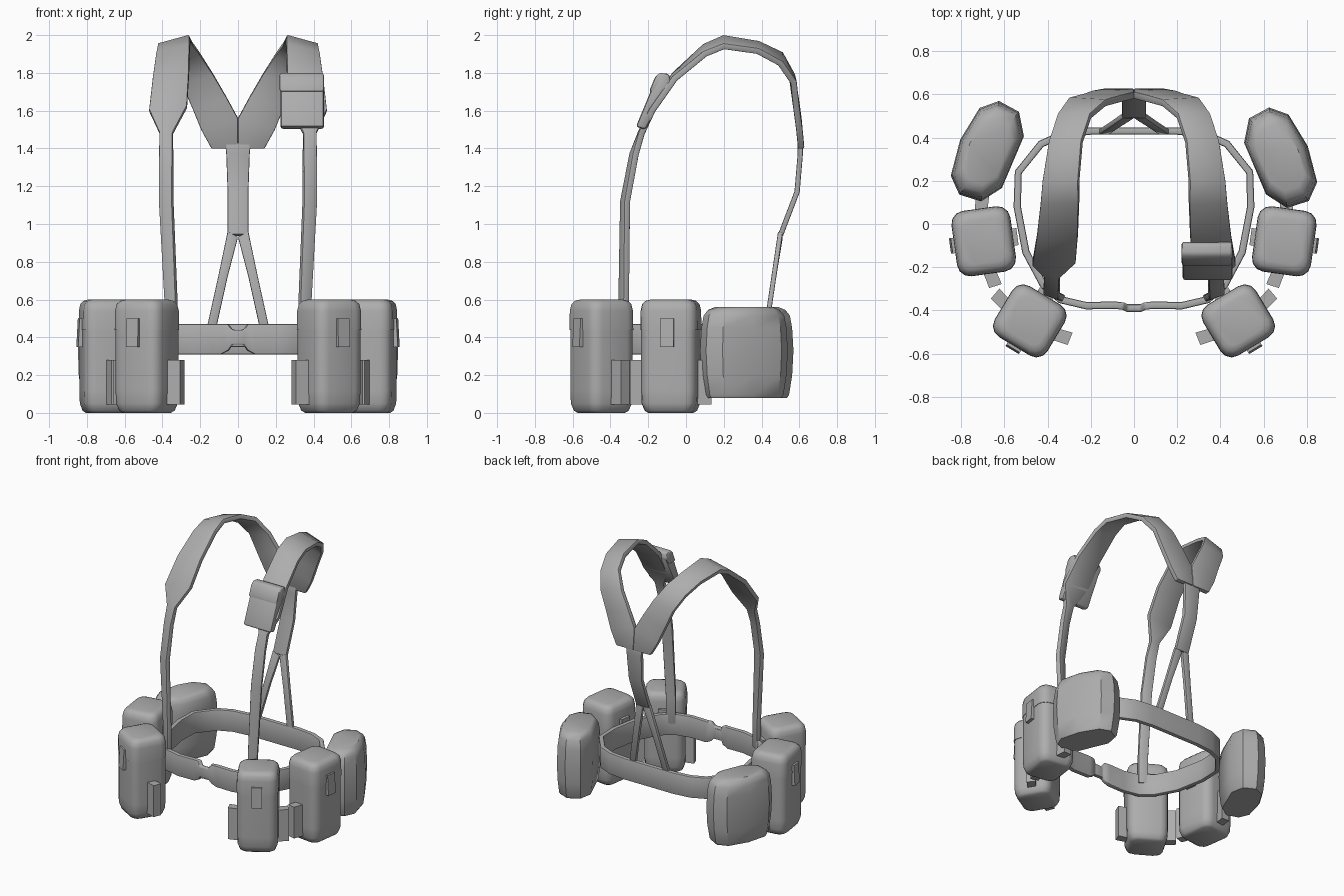
import bpy, bmesh, math
from mathutils import Matrix, Vector

if "Cube" in bpy.data.objects:
    bpy.data.objects.remove(bpy.data.objects["Cube"])

gray = bpy.data.materials.new("plain_gray")
gray.diffuse_color = (0.42, 0.42, 0.42, 1)
gray.use_nodes = True
gray.node_tree.nodes["Principled BSDF"].inputs["Base Color"].default_value = gray.diffuse_color


def finish(name, bm, mat=None, thick=0, bevel=0, angle=40):
    """Turn a bmesh into a shaded object, with optional thickness and bevel."""
    if mat:
        bm.transform(mat)
    bmesh.ops.recalc_face_normals(bm, faces=bm.faces)
    me = bpy.data.meshes.new(name)
    bm.to_mesh(me)
    bm.free()
    me.materials.append(gray)
    ob = bpy.data.objects.new(name, me)
    bpy.context.collection.objects.link(ob)
    bpy.ops.object.select_all(action='DESELECT')
    ob.select_set(True)
    bpy.context.view_layer.objects.active = ob
    if thick:
        m = ob.modifiers.new("thickness", 'SOLIDIFY')
        m.thickness, m.offset, m.use_even_offset = thick, 0, False
        bpy.ops.object.modifier_apply(modifier=m.name)
    if bevel:
        m = ob.modifiers.new("edges", 'BEVEL')
        m.width, m.segments, m.angle_limit = bevel, 2, math.radians(50)
        bpy.ops.object.modifier_apply(modifier=m.name)
    bpy.ops.object.shade_smooth_by_angle(angle=math.radians(angle))
    return ob


def ribbon(name, rows, thick=0.03, closed=False, side=1, bevel=0.006):
    """Webbing strap through pairs of edge points; side=-1 mirrors it."""
    bm = bmesh.new()
    vs = [[bm.verts.new((p[0] * side, p[1], p[2])) for p in r] for r in rows]
    n = len(vs)
    for i in range(n if closed else n - 1):
        a, b = vs[i], vs[(i + 1) % n]
        bm.faces.new((a[0], a[1], b[1], b[0]))
    return finish(name, bm, thick=thick, bevel=bevel)


def loft(name, outline, levels, mat, angle=40):
    """Stack scaled copies (z, sx, sy) of an outline and cap both ends."""
    bm = bmesh.new()
    rings = [[bm.verts.new((x * sx, y * sy, z)) for x, y in outline] for z, sx, sy in levels]
    n = len(outline)
    for a, b in zip(rings, rings[1:]):
        for i in range(n):
            j = (i + 1) % n
            bm.faces.new((a[i], a[j], b[j], b[i]))
    bm.faces.new(rings[0])
    bm.faces.new(rings[-1])
    return finish(name, bm, mat, angle=angle)


def prism(name, profile, x0, x1, mat=None, bevel=0.0):
    """Extrude a (y, z) profile along x."""
    bm = bmesh.new()
    a, b = [[bm.verts.new((x, y, z)) for y, z in profile] for x in (x0, x1)]
    for i in range(len(a)):
        j = (i + 1) % len(a)
        bm.faces.new((a[i], a[j], b[j], b[i]))
    bm.faces.new(a)
    bm.faces.new(b)
    return finish(name, bm, mat, bevel=bevel)


def rounded_rect(w, d, r, seg=3):
    pts = []
    for k, (sx, sy) in enumerate(((1, 1), (-1, 1), (-1, -1), (1, -1))):
        for s in range(seg + 1):
            t = math.pi / 2 * (k + s / seg)
            pts.append((sx * (w / 2 - r) + r * math.cos(t), sy * (d / 2 - r) + r * math.sin(t)))
    return pts


def place(x, y, deg):
    return Matrix.Translation((x, y, 0)) @ Matrix.Rotation(math.radians(deg), 4, 'Z')


# Waist belt, narrowed where it passes the buckle
half = [(0, .43), (.2, .43), (.33, .415), (.43, .37), (.535, .24), (.54, .08), (.50, -.13),
        (.42, -.28), (.34, -.35), (.22, -.378), (.09, -.375)]
belt = [((x, y, .31), (x, y, .47)) for x, y in half]
belt += [((.05, -.38, .33), (.05, -.38, .47)), ((.03, -.39, .36), (.03, -.39, .44))]
mirrored = [tuple((-p[0], p[1], p[2]) for p in r) for r in belt[1:]]
ribbon("belt", belt + mirrored[::-1], thick=.034, closed=True, bevel=.008)
prism("buckle", [(-.40, .35), (-.37, .35), (-.37, .43), (-.40, .43)], -.045, .045, bevel=.006)

# Shoulder straps: narrow webbing, wide pad over the shoulder, joined at the back
strap = [((.325, -.345, .40), (.385, -.315, .40)), ((.325, -.345, .60), (.385, -.315, .60)),
         ((.345, -.335, 1.12), (.415, -.31, 1.12)), ((.345, -.285, 1.37), (.415, -.265, 1.37)),
         ((.345, -.24, 1.48), (.415, -.235, 1.48)), ((.27, -.17, 1.62), (.47, -.18, 1.60)),
         ((.26, -.06, 1.79), (.45, -.06, 1.77)), ((.255, .10, 1.94), (.43, .10, 1.90)),
         ((.255, .20, 1.985), (.42, .20, 1.94)), ((.24, .38, 1.955), (.39, .38, 1.915)),
         ((.20, .50, 1.90), (.35, .50, 1.85)), ((.13, .56, 1.79), (.30, .57, 1.75)),
         ((.06, .58, 1.67), (.24, .585, 1.61)), ((0, .595, 1.56), (.195, .60, 1.50)),
         ((0, .61, 1.40), (.14, .61, 1.40))]
back_leg = [((0, .50, .93), (.055, .50, .96)), ((.055, .465, .72), (.105, .465, .72)),
            ((.115, .425, .45), (.165, .425, .45))]
for side, label in ((-1, "left"), (1, "right")):
    ribbon(label + "_shoulder_strap", strap, side=side, thick=.034)
    ribbon(label + "_back_leg_strap", back_leg, side=side, thick=.026)
ribbon("back_center_strap", [((-w, y, z), (w, y, z)) for w, y, z in
       ((.068, .605, 1.43), (.062, .605, 1.37), (.055, .588, 1.17), (.055, .50, .94))], thick=.028)

# Small pocket with a flap on the right shoulder strap
prism("shoulder_pocket", [(-.265, 1.515), (-.215, 1.50), (-.085, 1.74), (-.095, 1.785),
                          (-.14, 1.79), (-.18, 1.72)], .225, .455, bevel=.014)
prism("shoulder_pocket_flap", [(-.196, 1.70), (-.12, 1.70), (-.08, 1.75), (-.09, 1.795),
                               (-.14, 1.80), (-.165, 1.775)], .22, .455, bevel=.012)


# Tall belt pouch with lid, closing tab, belt loop and side holders
def pouch(name, x, y, deg, w, d):
    m = place(x, y, deg)
    o = rounded_rect(w, d, .06)
    loft(name + "_body", o, [(0, .74, .74), (.012, .86, .86), (.05, .955, .955), (.12, .975, .975),
                             (.45, .975, .975)], m)
    loft(name + "_lid", o, [(.44, .96, .96), (.44, 1, 1), (.54, .99, .99), (.575, .94, .94),
                            (.593, .83, .83), (.60, .66, .66)], m)
    f = -d / 2
    prism(name + "_tab", [(f - .02, .35), (f + .01, .35), (f + .01, .5), (f - .012, .5)], -.036, .036, m)
    prism(name + "_loop", [(-f - .01, .33), (-f + .02, .33), (-f + .02, .49), (-f - .01, .49)], -.04, .04, m)
    for s, label in ((-1, "left"), (1, "right")):
        fin = [(s * (w / 2 - .02), -.025), (s * (w / 2 + .065), -.005),
               (s * (w / 2 + .055), .055), (s * (w / 2 - .02), .035)]
        loft(name + "_" + label + "_holder", fin, [(.045, 1, 1), (.28, 1, 1)], m)


# Rounded canteen cover: faceted outline, bulging in the middle
canteen_outline = [(-.17, -.115), (0, -.14), (.17, -.115), (.235, -.045), (.225, .06),
                   (.13, .125), (-.13, .125), (-.225, .06), (-.235, -.045)]
canteen_levels = [(.08, .86, .84), (.095, .90, .90), (.20, .97, .98), (.33, 1, 1),
                  (.45, .97, .97), (.515, .92, .90), (.545, .82, .80), (.56, .66, .66)]

for s, label in ((-1, "left"), (1, "right")):
    pouch(label + "_front_pouch", s * .482, -.448, s * 31, .285, .275)
    pouch(label + "_side_pouch", s * .695, -.08, s * 82, .305, .275)
    loft(label + "_canteen_cover", canteen_outline, canteen_levels,
         place(s * .675, .335 if s < 0 else .305, s * 113), angle=35)
